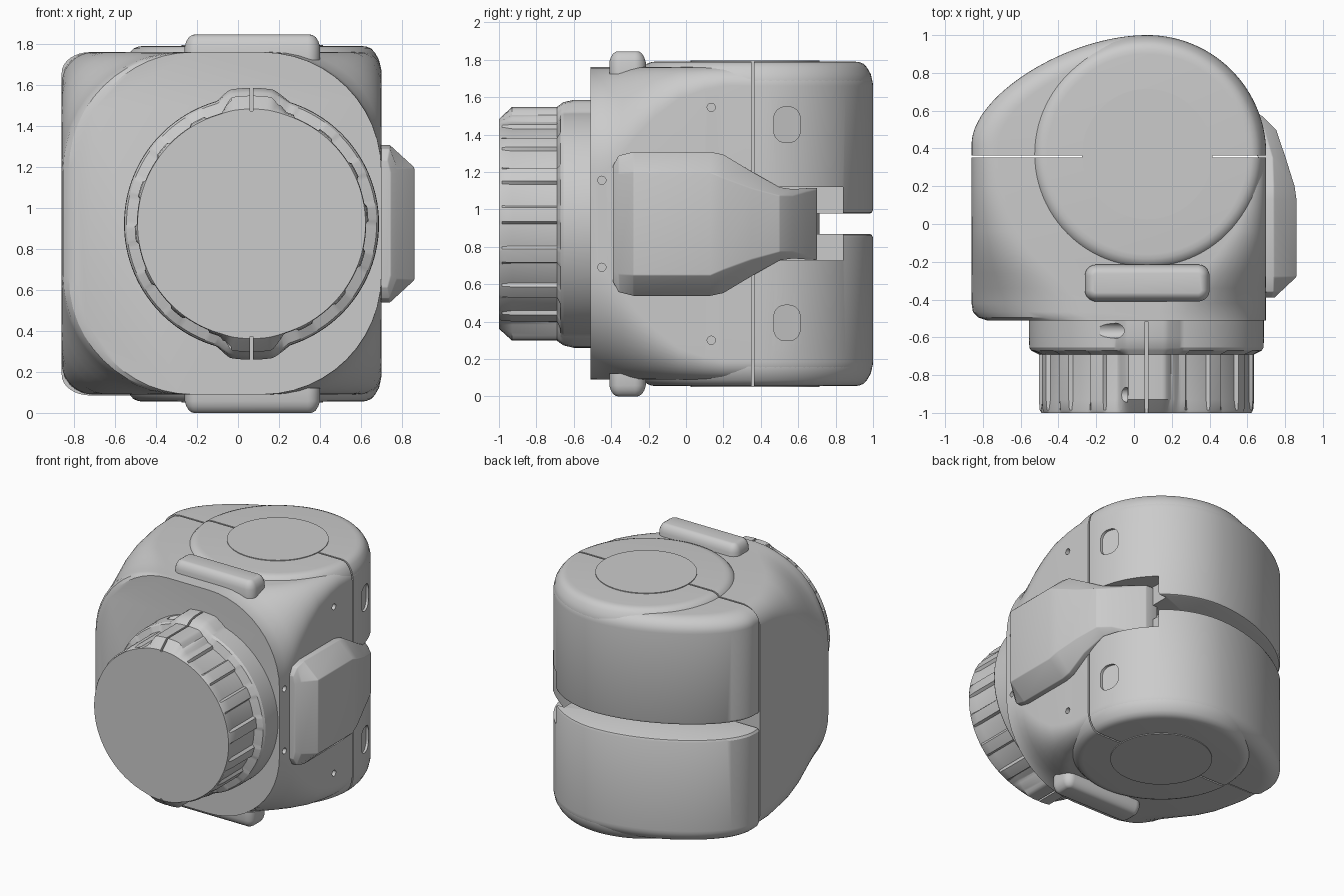
import bpy, bmesh
from math import sin, cos, pi, sqrt, asin
from mathutils import Vector

if "Cube" in bpy.data.objects:
    bpy.data.objects.remove(bpy.data.objects["Cube"])

ZC = 0.9225            # mirror height of the whole model
CX, CY = 0.07, 0.37    # axis of the vertical drum
R = 0.63


def loft(name, rings):
    """Closed solid skinned through rings with equal point counts."""
    bm = bmesh.new()
    rows = [[bm.verts.new(p) for p in ring] for ring in rings]
    n = len(rows[0])
    for a, b in zip(rows, rows[1:]):
        for i in range(n):
            j = (i + 1) % n
            bm.faces.new((a[i], a[j], b[j], b[i]))
    bm.faces.new(rows[0])
    bm.faces.new(rows[-1])
    bmesh.ops.recalc_face_normals(bm, faces=bm.faces)
    me = bpy.data.meshes.new(name)
    bm.to_mesh(me)
    bm.free()
    ob = bpy.data.objects.new(name, me)
    bpy.context.collection.objects.link(ob)
    return ob


def activate(ob):
    bpy.ops.object.select_all(action='DESELECT')
    ob.select_set(True)
    bpy.context.view_layer.objects.active = ob


def cut(ob, cutters):
    for c in cutters:
        m = ob.modifiers.new("cut", 'BOOLEAN')
        m.object, m.operation, m.solver = c, 'DIFFERENCE', 'EXACT'
        activate(ob)
        bpy.ops.object.modifier_apply(modifier=m.name)
        bpy.data.objects.remove(c)


def smooth(ob, angle=0.5):
    activate(ob)
    bpy.ops.object.shade_smooth_by_angle(angle=angle)


def box(x0, x1, y0, y1, z0, z1):
    return loft("cutter", [[(x0, y0, z), (x1, y0, z), (x1, y1, z), (x0, y1, z)]
                           for z in (z0, z1)])


def rod(axis, centre, r, a, b, n=20):
    """Round bar along axis 'x' or 'z' between a and b."""
    rings = []
    for t in (a, b):
        c = [(r * cos(2 * pi * i / n), r * sin(2 * pi * i / n)) for i in range(n)]
        rings.append([(t, centre[0] + u, centre[1] + v) if axis == 'x'
                      else (centre[0] + u, centre[1] + v, t) for u, v in c])
    return loft("cutter", rings)


def round_rect(u0, u1, v0, v1, rl, rr, n=12):
    """Rounded rectangle with separate left and right corner radii."""
    pts = []
    for q, (u, v, r) in enumerate([(u1 - rr, v1 - rr, rr), (u0 + rl, v1 - rl, rl),
                                   (u0 + rl, v0 + rl, rl), (u1 - rr, v0 + rr, rr)]):
        for i in range(n + 1):
            a = (q + i / n) * pi / 2
            pts.append((u + r * cos(a), v + r * sin(a)))
    return pts


# Front housing: large-cornered face plate blending into a squarer section
stations = [(-0.51, -0.78, .56, .58), (-0.495, -0.825, .57, .58), (-0.465, -0.853, .58, .57),
            (-0.42, -0.86, .57, .55), (-0.34, -0.86, .50, .46), (-0.26, -0.86, .42, .36),
            (-0.16, -0.86, .32, .26), (-0.04, -0.86, .24, .17), (0.1, -0.86, .19, .12),
            (0.2, -0.86, .16, .1), (0.351, -0.86, .15, .1)]
front = loft("front_housing", [[(u, y, v) for u, v in round_rect(x0, 0.70, 0.09, 1.76, rl, rr)]
                               for y, x0, rl, rr in stations])
cut(front, [rod('x', p, 0.022, 0.67, 0.8) for p in
            [(0.135, 1.545), (0.135, 0.30), (-0.45, 1.155), (-0.45, 0.69)]])
smooth(front)

# Rear housing plan: drum arc on the right, long sweeping curve to the left wall
plan = [(0.70, 0.363)] + [(CX + R * cos(a), CY + R * sin(a))
                          for a in [i * pi / 72 for i in range(1, 36)]]
b = [Vector(p) for p in ((0.07, 1.0), (-0.35, 1.0), (-0.86, 0.68), (-0.86, 0.42))]
for i in range(33):
    t = i / 32
    p = b[0] * (1 - t)**3 + b[1] * 3 * t * (1 - t)**2 + b[2] * 3 * t * t * (1 - t) + b[3] * t**3
    plan.append((p.x, p.y))
plan.append((-0.86, 0.363))
layers = [(0.055, 0.975), (0.060, 0.99), (0.075, 1.0), (0.7375, 1.0)]
layers += [(0.7375 + 0.1 * sin(a), 1 - 0.15 * (1 - cos(a))) for a in [k * pi / 16 for k in range(1, 9)]]

for s, side in ((1, "upper"), (-1, "lower")):
    half = loft(side + "_rear_housing",
                [[(CX + (x - CX) * k, 0.363 + (y - 0.363) * k, ZC + s * h) for x, y in plan]
                 for h, k in layers])
    # Recessed oval window and pocket for the arm end
    oval = [[(CX + sqrt(r * r - (y - CY)**2), y, ZC + s * h)
             for y, h in round_rect(0.47, 0.61, 0.435, 0.625, 0.06, 0.06, 8)] for r in (0.612, 0.68)]
    z0, z1 = sorted((ZC + s * 0.02, ZC + s * 0.197))
    cut(half, [loft("cutter", oval), box(0.42, 0.9, 0.34, 0.84, z0, z1)])
    smooth(half)

    # Raised round cap, split by the housing seam
    prof = [(0.60, 0.70), (0.626, 0.72), (0.626, 0.765), (0.618, 0.80), (0.598, 0.835), (0.58, 0.855),
            (0.555, 0.865), (0.53, 0.8675)]
    n = 96
    cap = loft(side + "_drum_cap", [[(CX + r * cos(2 * pi * i / n), CY + r * sin(2 * pi * i / n), ZC + s * h)
                                     for i in range(n)] for r, h in prof])
    cut(cap, [box(-1, 1, 0.351, 0.363, ZC + s * 0.857 - 0.2, ZC + s * 0.857 + 0.2)])
    smooth(cap)

    # Accessory pad on top and bottom
    pad = loft(side + "_pad", [[(x, y, ZC + s * h) for x, y in
                                round_rect(-0.26 + d, 0.40 - d, -0.41 + d, -0.215 - d, 0.06 - d, 0.06 - d, 8)]
                               for d, h in [(0, .80), (0, .865), (.008, .89), (.02, .91), (.035, .92), (.045, .9225)]])
    smooth(pad)

# Central drum: fills the slot and shows as a disc at both ends
drum = rod('z', (CX, CY), 0.345, ZC - 0.873, ZC + 0.873, 96)
drum.name = "central_drum"
smooth(drum)

# Side arm: chamfered block narrowing and curling into the rear pocket
arm_stations = [  # y, base half height, top half height, inner x, lip x, outer x
    (-0.39, .31, .25, .66, .73, .745), (-0.36, .365, .27, .66, .74, .775),
    (-0.28, .385, .275, .66, .74, .86), (0.13, .385, .275, .66, .74, .86),
    (0.20, .37, .245, .66, .74, .85), (0.35, .28, .19, .66, .735, .803),
    (0.50, .195, .15, .55, .69, .752), (0.57, .185, .15, .45, .64, .68),
    (0.64, .19, .17, .40, .55, .57), (0.70, .193, .185, .38, .47, .48)]
arm = loft("side_arm", [[(xb, y, ZC - hb), (xl, y, ZC - hb), (xt, y, ZC - ht),
                         (xt, y, ZC + ht), (xl, y, ZC + hb), (xb, y, ZC + hb)]
                        for y, hb, ht, xb, xl, xt in arm_stations])
bev = arm.modifiers.new("soft_edges", 'BEVEL')
bev.width, bev.segments, bev.limit_method, bev.angle_limit = 0.018, 3, 'ANGLE', 0.4
activate(arm)
bpy.ops.object.modifier_apply(modifier=bev.name)
smooth(arm, 0.6)

# Lens ring: scalloped grip, rear flange, clamp lugs at top and bottom
LX, N = 0.066, 288


def lug(a):
    d = asin(sin(a)) * 0.62
    return max(0, min(1, (d + 0.17) / 0.07, (0.19 - d) / 0.09))


rings = []
for y, r, scallop, top in [(-1.0, .556, 0, .56), (-.985, .565, .006, .575), (-.93, .570, .02, .625),
                           (-.69, .570, .02, .625), (-.67, .61, 0, .64), (-.655, .62, 0, .65),
                           (-.60, .622, 0, .663), (-.49, .622, 0, .663)]:
    ring = []
    for i in range(N):
        a = 2 * pi * i / N
        w = lug(a)
        g = 1 if (i / 18) % 1 < 0.6 else 0
        k = (r - scallop * g) * (1 - w) + top * w
        ring.append((LX + k * sin(a), y, ZC + k * cos(a)))
    rings.append(ring)
lens = loft("lens_ring", rings)
tools = []
for s in (1, -1):
    z0, z1 = sorted((ZC + s * 0.55, ZC + s * 0.75))
    tools.append(box(LX - 0.007, LX + 0.007, -1.1, -0.515, z0, z1))     # clamp slit
    tools += [rod('x', (y, ZC + s * 0.605), 0.04, -0.18, -0.035) for y in (-0.565, -0.905)]  # screw pockets
cut(lens, tools)
smooth(lens)
